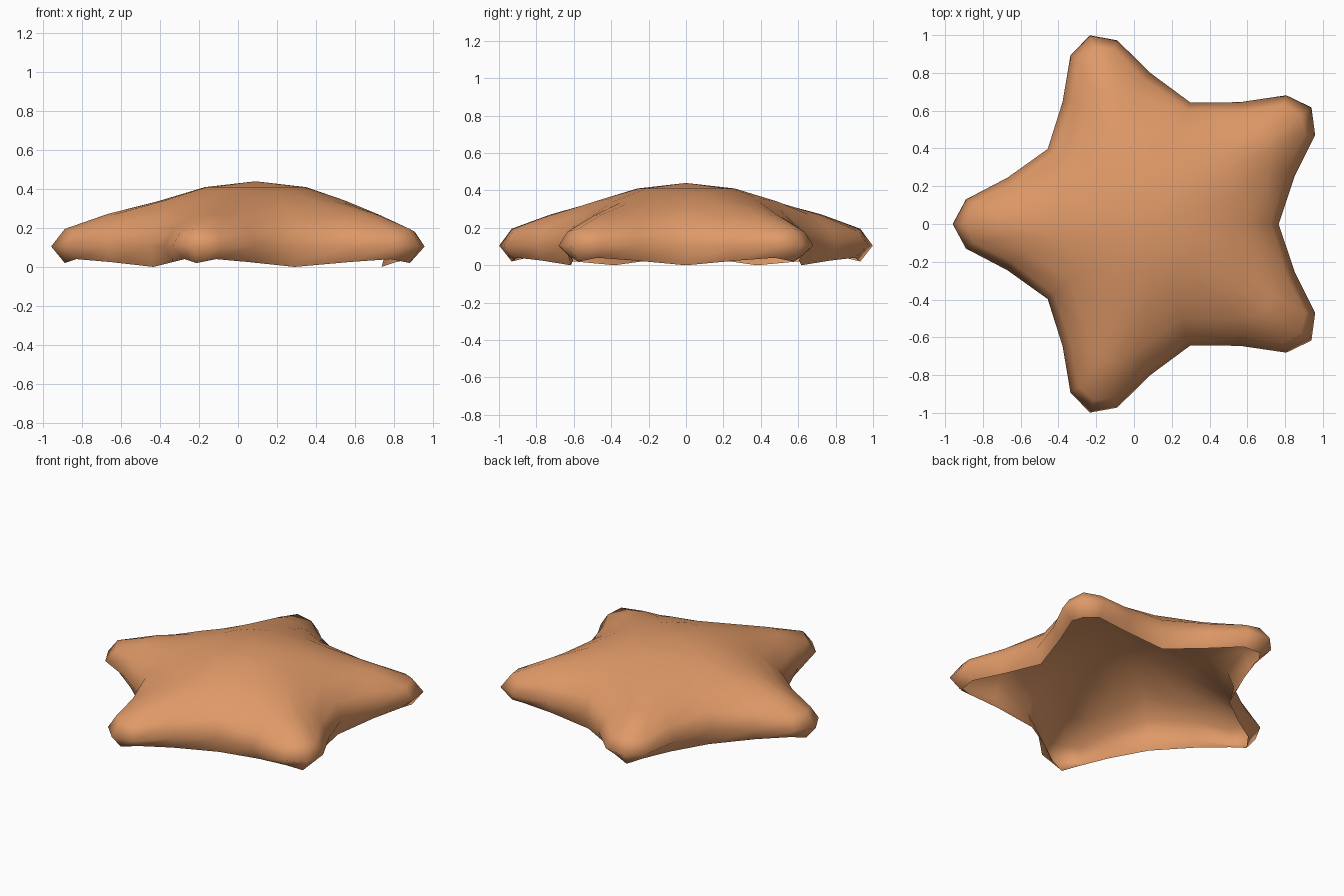
import bpy, bmesh, math

if "Cube" in bpy.data.objects:
    bpy.data.objects.remove(bpy.data.objects["Cube"])

ARMS = 5
CENTRE_X = 0.09

# Each ring from bottom rim to crown: arm tip, shoulder, flank, valley
# as (distance along arm, half width, height)
RINGS = [
    [(0.98, 0, 0.02), (0.92, 0.085, 0.04), (0.745, 0.205, 0.025), (0.524, 0.381, 0.0)],
    [(1.05, 0, 0.105), (0.98, 0.13, 0.105), (0.76, 0.245, 0.105), (0.547, 0.397, 0.105)],
    [(0.98, 0, 0.195), (0.94, 0.10, 0.18), (0.74, 0.20, 0.20), (0.514, 0.374, 0.21)],
    [(0.76, 0, 0.272), (0.74, 0.07, 0.266), (0.66, 0.14, 0.265), (0.425, 0.309, 0.302)],
    [(0.50, 0, 0.338), (0.49, 0.07, 0.338), (0.47, 0.14, 0.34), (0.332, 0.241, 0.358)],
    [(0.26, 0, 0.41), (0.257, 0.038, 0.41), (0.25, 0.08, 0.41), (0.21, 0.153, 0.41)],
]


def add_ring(bm, half):
    """Mirror the half arm and repeat it around the centre."""
    t, s, m, v = half
    arm = [t, s, m, v, (m[0], -m[1], m[2]), (s[0], -s[1], s[2])]
    verts = []
    for k in range(ARMS):
        for i, (u, w, z) in enumerate(arm):
            # mirrored points belong to the next arm
            a = math.pi + (k + (1 if i > 3 else 0)) * math.tau / ARMS
            verts.append(bm.verts.new((CENTRE_X + u * math.cos(a) - w * math.sin(a),
                                       u * math.sin(a) + w * math.cos(a), z)))
    return verts


# Hollow starfish shell, open underneath
bm = bmesh.new()
rings = [add_ring(bm, r) for r in RINGS]
n = len(rings[0])
for low, high in zip(rings, rings[1:]):
    for i in range(n):
        j = (i + 1) % n
        bm.faces.new((low[i], low[j], high[j], high[i]))
crown = bm.verts.new((CENTRE_X, 0, 0.44))
for i in range(n):
    bm.faces.new((rings[-1][i], rings[-1][(i + 1) % n], crown))
for f in bm.faces:
    f.smooth = True

mesh = bpy.data.meshes.new("starfish_body")
bm.to_mesh(mesh)
bm.free()
body = bpy.data.objects.new("starfish_body", mesh)
bpy.context.collection.objects.link(body)

# Colour
mat = bpy.data.materials.new("sandy orange")
mat.diffuse_color = (0.74, 0.32, 0.137, 1)
mat.use_nodes = True
mat.node_tree.nodes["Principled BSDF"].inputs["Base Color"].default_value = mat.diffuse_color
mesh.materials.append(mat)
